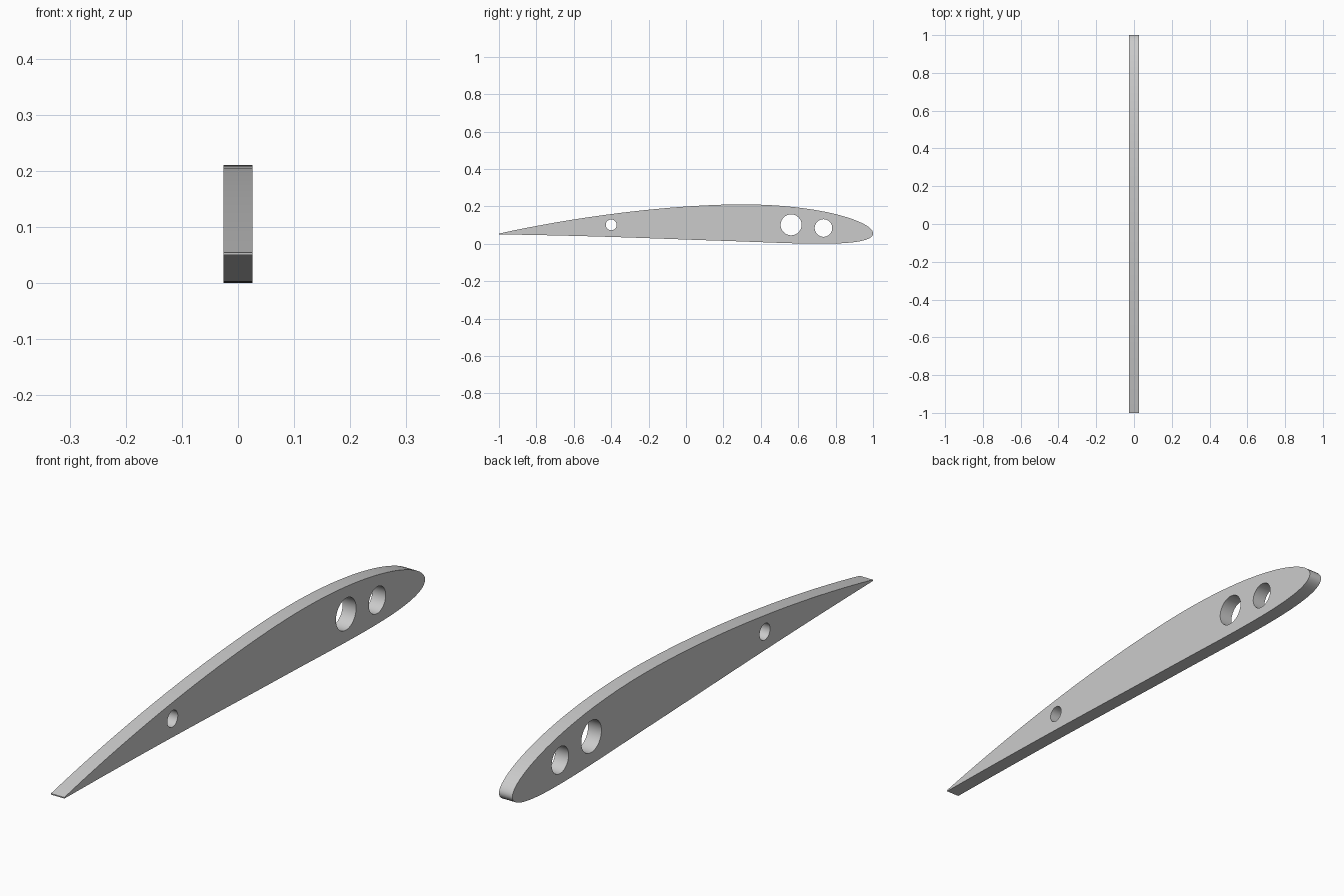
import bpy, bmesh, math

if "Cube" in bpy.data.objects:
    bpy.data.objects.remove(bpy.data.objects["Cube"])

CHORD, HALF_WIDTH = 2.0, 0.026
CAMBER, CAMBER_POS, THICK = 0.03, 0.4, 0.10
HOLES = [(0.562, 0.101, 0.056), (0.735, 0.084, 0.047), (-0.40, 0.101, 0.029)]


def section(x, side):
    """Point on the upper (+1) or lower (-1) surface of a cambered wing section."""
    m, p = CAMBER, CAMBER_POS
    t = 5 * THICK * (0.2969 * math.sqrt(x) - 0.126 * x - 0.3516 * x**2
                     + 0.2843 * x**3 - 0.1015 * x**4)
    k = m / p**2 if x < p else m / (1 - p)**2
    c = k * (2 * p * x - x * x) if x < p else k * (1 - 2 * p + 2 * p * x - x * x)
    a = math.atan(2 * k * (p - x))
    return (x - side * t * math.sin(a), c + side * t * math.cos(a))


# Wing outline: trailing edge, over the top, round the nose, back underneath
N = 60
xs = [0.5 * (1 - math.cos(math.pi * i / N)) for i in range(N + 1)]
outline = [section(x, 1) for x in reversed(xs)] + [section(x, -1) for x in xs[1:]]
low = min(z for _, z in outline)
left = min(x for x, _ in outline)
right = max(x for x, _ in outline)
s = CHORD / (right - left)
outline = [(1 - (x - left) * s, (z - low) * s) for x, z in outline]

# Filled flat curve with round lightening holes, extruded to the rib width
curve = bpy.data.curves.new("wing_rib", 'CURVE')
curve.dimensions = '2D'
curve.fill_mode = 'BOTH'
curve.extrude = HALF_WIDTH


def add_loop(points):
    sp = curve.splines.new('POLY')
    sp.points.add(len(points) - 1)
    for pt, (u, v) in zip(sp.points, points):
        pt.co = (u, v, 0, 1)
    sp.use_cyclic_u = True


add_loop(outline)
for cy, cz, r in HOLES:
    add_loop([(cy + r * math.cos(2 * math.pi * i / 48),
               cz + r * math.sin(2 * math.pi * i / 48)) for i in range(48)])

rib = bpy.data.objects.new("wing_rib", curve)
bpy.context.collection.objects.link(rib)
rib.rotation_euler = (math.pi / 2, 0, math.pi / 2)
bpy.context.view_layer.objects.active = rib
rib.select_set(True)
bpy.ops.object.convert(target='MESH')
rib = bpy.context.object
bpy.ops.object.transform_apply(location=True, rotation=True, scale=True)

# Weld the caps to the rim
bm = bmesh.new()
bm.from_mesh(rib.data)
bmesh.ops.remove_doubles(bm, verts=bm.verts, dist=1e-5)
bmesh.ops.recalc_face_normals(bm, faces=bm.faces)
bm.to_mesh(rib.data)
bm.free()
bpy.ops.object.shade_smooth_by_angle(angle=math.radians(30))

# Single plain grey
mat = bpy.data.materials.new("light grey")
mat.diffuse_color = (0.6, 0.6, 0.6, 1)
mat.use_nodes = True
mat.node_tree.nodes["Principled BSDF"].inputs["Base Color"].default_value = mat.diffuse_color
rib.data.materials.clear()
rib.data.materials.append(mat)
